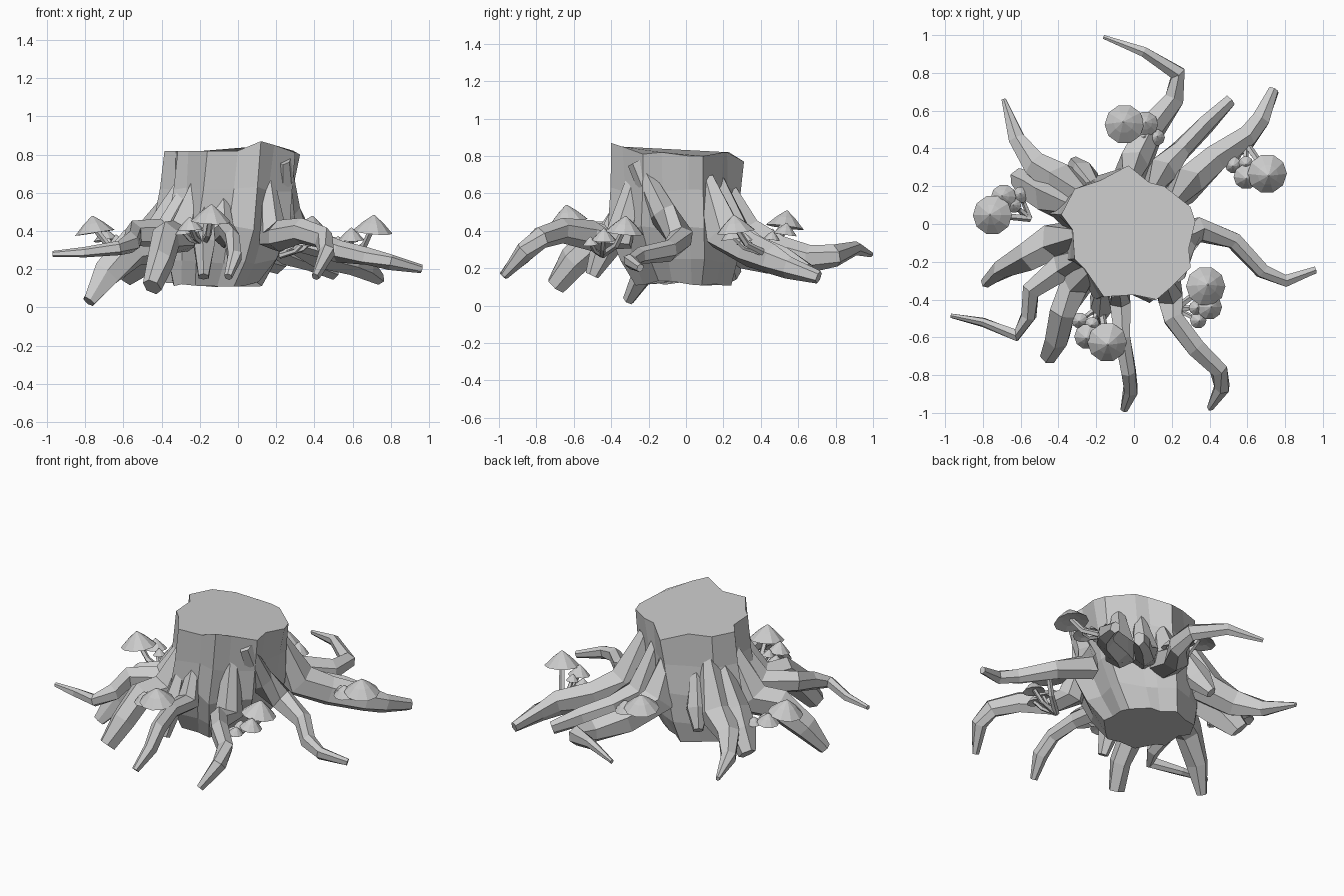
import bpy, math, random
from mathutils import Vector, Matrix

random.seed(4)


def make(name, verts, faces):
    me = bpy.data.meshes.new(name)
    me.from_pydata([tuple(v) for v in verts], [], faces)
    me.validate()
    ob = bpy.data.objects.new(name, me)
    bpy.context.collection.objects.link(ob)
    return ob


def loft(rings):
    """Skin a list of equal-sized rings and close both ends."""
    n = len(rings[0])
    verts = [v for r in rings for v in r]
    faces = [(k * n + i, k * n + (i + 1) % n, (k + 1) * n + (i + 1) % n, (k + 1) * n + i)
             for k in range(len(rings) - 1) for i in range(n)]
    faces.append(tuple(reversed(range(n))))
    faces.append(tuple(range(len(verts) - n, len(verts))))
    return verts, faces


def tube(name, pts, sides=6, tall=1.0, rough=0.0):
    """Tapered faceted tube through (x, y, z, radius) points."""
    rings = []
    for k, p in enumerate(pts):
        a, b = Vector(pts[max(k - 1, 0)][:3]), Vector(pts[min(k + 1, len(pts) - 1)][:3])
        t = (b - a).normalized()
        side = t.cross(Vector((0, 0, 1))).normalized()
        up = side.cross(t)
        ring = []
        for i in range(sides):
            w = 2 * math.pi * (i + 0.5) / sides
            r = p[3] * (1 + random.uniform(-rough, rough))
            ring.append(Vector(p[:3]) + side * math.cos(w) * r + up * math.sin(w) * r * tall)
        rings.append(ring)
    return make(name, *loft(rings))


# Trunk: irregular outline lofted downwards to a narrower closed foot
outline = [(0.325, 0.015), (0.30, 0.09), (0.16, 0.20), (0.08, 0.22), (-0.03, 0.31),
           (-0.18, 0.23), (-0.315, 0.185), (-0.385, 0.05), (-0.325, -0.03),
           (-0.315, -0.185), (-0.26, -0.24), (-0.16, -0.385), (0.0, -0.375),
           (0.12, -0.40), (0.19, -0.34), (0.30, -0.23), (0.29, -0.13)]
top_dz = {13: 0.05, 14: 0.03, 12: 0.0, 4: -0.05, 0: -0.02, 1: -0.02, 15: -0.01}
cx, cy = -0.03, -0.04
levels = [(0.12, 0.72, -0.10, 0.03, 0.0), (0.24, 0.88, -0.07, 0.02, 0.04),
          (0.42, 1.0, -0.045, 0.0, 0.05), (0.62, 0.98, -0.02, 0.0, 0.03),
          (0.82, 1.0, 0.0, 0.0, 0.0)]
rings = []
for z, s, dx, dy, groove in levels:
    ring = []
    for i, (x, y) in enumerate(outline):
        f = s * (1 + (groove if i % 2 else -groove))
        dz = top_dz.get(i, 0) if z > 0.8 else random.uniform(-0.015, 0.015)
        ring.append((cx + dx + (x - cx) * f, cy + dy + (y - cy) * f, z + dz))
    rings.append(ring)
make("trunk", *loft(rings))


def root(name, *pts):
    # The first point fades up into the bark as a narrow ridge
    x, y, z, r = pts[0]
    tube(name, [(x * 1.05, y * 1.05, z + 0.12, r * 0.5)] + list(pts[1:]), 6, 1.2, 0.15)


# Roots: each begins inside the trunk wall and wanders outwards
root("root_back", (-0.03, 0.18, 0.56, 0.07), (0.0, 0.30, 0.38, 0.09), (0.09, 0.50, 0.29, 0.075),
     (0.21, 0.66, 0.245, 0.06), (0.23, 0.80, 0.26, 0.05), (0.05, 0.91, 0.31, 0.03),
     (-0.16, 0.99, 0.275, 0.013))
root("root_back_right_inner", (0.08, 0.14, 0.60, 0.06), (0.14, 0.26, 0.38, 0.08),
     (0.25, 0.39, 0.30, 0.06), (0.38, 0.53, 0.25, 0.055), (0.51, 0.65, 0.19, 0.035))
root("root_back_right_outer", (0.20, 0.10, 0.56, 0.08), (0.28, 0.20, 0.38, 0.09),
     (0.42, 0.34, 0.30, 0.075), (0.60, 0.46, 0.25, 0.06), (0.67, 0.55, 0.21, 0.05),
     (0.74, 0.71, 0.155, 0.03))
root("root_right", (0.23, -0.25, 0.65, 0.08), (0.26, -0.13, 0.50, 0.06),
     (0.33, -0.03, 0.36, 0.065), (0.53, -0.09, 0.30, 0.05),
     (0.68, -0.25, 0.265, 0.042), (0.80, -0.30, 0.24, 0.035), (0.96, -0.245, 0.20, 0.02))
root("root_front_right", (0.14, -0.26, 0.56, 0.08), (0.19, -0.36, 0.36, 0.075),
     (0.21, -0.50, 0.37, 0.065), (0.33, -0.66, 0.395, 0.055), (0.45, -0.77, 0.36, 0.05),
     (0.465, -0.86, 0.29, 0.042), (0.405, -0.97, 0.16, 0.02))
root("root_front", (-0.08, -0.30, 0.48, 0.06), (-0.07, -0.40, 0.38, 0.065),
     (-0.06, -0.60, 0.40, 0.045), (-0.03, -0.78, 0.36, 0.045), (-0.02, -0.88, 0.27, 0.04),
     (-0.05, -0.98, 0.16, 0.02))
root("root_front_left", (-0.19, -0.22, 0.52, 0.08), (-0.29, -0.29, 0.37, 0.09),
     (-0.37, -0.46, 0.36, 0.075), (-0.40, -0.60, 0.24, 0.065), (-0.45, -0.70, 0.11, 0.05))
root("root_left_curled", (-0.24, -0.15, 0.50, 0.08), (-0.36, -0.22, 0.38, 0.075),
     (-0.55, -0.35, 0.38, 0.055), (-0.56, -0.49, 0.34, 0.045), (-0.62, -0.59, 0.31, 0.035),
     (-0.80, -0.52, 0.29, 0.025), (-0.97, -0.485, 0.28, 0.012))
root("root_left", (-0.26, -0.06, 0.52, 0.09), (-0.39, -0.09, 0.34, 0.11),
     (-0.55, -0.16, 0.31, 0.085), (-0.69, -0.23, 0.17, 0.065), (-0.78, -0.31, 0.03, 0.03))
root("root_back_left", (-0.24, 0.14, 0.56, 0.08), (-0.36, 0.22, 0.36, 0.10),
     (-0.52, 0.31, 0.28, 0.07), (-0.62, 0.45, 0.22, 0.045), (-0.69, 0.66, 0.18, 0.012))
root("root_stub_left", (-0.28, 0.08, 0.50, 0.09), (-0.42, 0.14, 0.35, 0.11),
     (-0.53, 0.20, 0.26, 0.09), (-0.61, 0.24, 0.16, 0.05))
root("root_stub_back", (-0.18, 0.16, 0.50, 0.06), (-0.26, 0.26, 0.37, 0.07),
     (-0.32, 0.33, 0.27, 0.03))
root("root_stub_front", (-0.16, -0.31, 0.44, 0.06), (-0.18, -0.42, 0.33, 0.065),
     (-0.18, -0.50, 0.16, 0.03))


def cap(name, pos, r, h, tilt):
    """Ten-sided conical cap with a hollow underside."""
    profile = [(0.04, 1.05), (0.52, 0.58), (1.0, 0.0), (0.55, 0.14), (0.15, 0.2)]
    rot = Matrix.Rotation(0.15, 3, Vector((-tilt.y, tilt.x, 0)))
    make(name, *loft([[Vector(pos) + rot @ Vector((r * q * math.cos(a), r * q * math.sin(a), h * z))
                       for a in [-2 * math.pi * i / 10 for i in range(10)]] for q, z in profile]))


# Mushroom clusters: base position, heading, height offset
kinds = [(0.20, 0.0, 0.41, 0.105, 0.085), (0.15, -0.10, 0.37, 0.067, 0.06),
         (0.06, -0.12, 0.345, 0.044, 0.042), (0.09, -0.06, 0.36, 0.038, 0.04)]
clusters = {"back": (0.04, 0.35, 117, 0.01), "right": (0.59, 0.43, -55, -0.015),
            "front_right": (0.22, -0.45, 37, -0.02), "front": (-0.18, -0.43, -79, 0.04),
            "left": (-0.55, 0.03, 175, -0.02)}
for cname, (bx, by, deg, dz) in clusters.items():
    turn = Matrix.Rotation(math.radians(deg), 3, 'Z')
    base = Vector((bx, by, 0.29 + dz))
    for k, (u, v, z, r, h) in enumerate(kinds):
        off = turn @ Vector((u, v, 0))
        top = Vector((bx, by, z + dz)) + off
        mid = base + off * 0.65 + Vector((0, 0, (top.z - base.z) * 0.45))
        w = 0.012 + r * 0.07
        tube(f"mushroom_stalk_{cname}_{k}",
             [(*base, w), (*mid, w * 0.9), (*(top + Vector((0, 0, h * 0.25))), w * 0.8)], 5)
        cap(f"mushroom_cap_{cname}_{k}", top, r, h, off.normalized())
